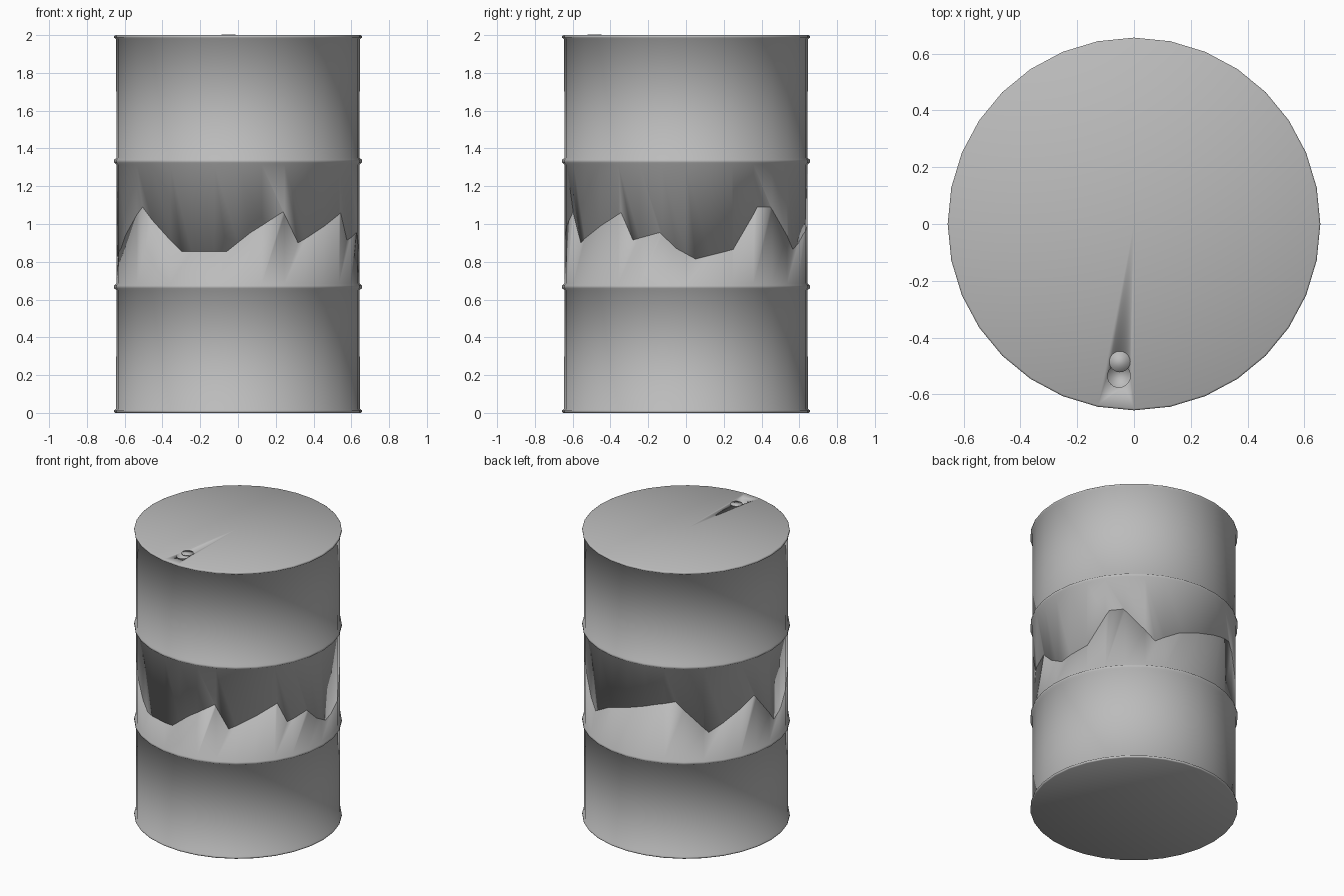
import bpy, bmesh, math

if "Cube" in bpy.data.objects:
    bpy.data.objects.remove(bpy.data.objects["Cube"])

steel = bpy.data.materials.new("grey_steel")
steel.diffuse_color = (0.5, 0.5, 0.5, 1)
steel.use_nodes = True
steel.node_tree.nodes["Principled BSDF"].inputs["Base Color"].default_value = steel.diffuse_color

SIDES = 32
STEP = 360 / SIDES
# Jagged tear line: azimuth in degrees, height
TEAR = [(4.5, .815), (22.8, .865), (36, 1.09), (44, 1.09), (62, .865), (76, .95),
        (108, 1.06), (119, 1.09), (138, .87), (167, 1.06), (185, .82), (195, .87),
        (218, 1.09), (242.3, .855), (264.7, .855), (276, .955), (291.8, 1.065),
        (299.7, .90), (327.7, 1.06), (334, .915), (347.5, .955), (355.5, .87)]


def tear_height(a):
    pts = [(TEAR[-1][0] - 360, TEAR[-1][1])] + TEAR + [(TEAR[0][0] + 360, TEAR[0][1])]
    for (a0, z0), (a1, z1) in zip(pts, pts[1:]):
        if a0 <= a <= a1:
            return z0 + (z1 - z0) * (a - a0) / (a1 - a0)


def facet_point(a, r, z):
    """Point on a 32-sided outline at azimuth a."""
    off = (a % STEP) - STEP / 2
    d = r * math.cos(math.radians(STEP / 2)) / math.cos(math.radians(off))
    return (d * math.cos(math.radians(a)), d * math.sin(math.radians(a)), z)


def drum_half(name, profile):
    """Spin the end-to-tear profile, finishing on the jagged line with a closed cap."""
    bm = bmesh.new()
    main = [i * STEP for i in range(SIDES)]
    fine = sorted(main + [a for a, _ in TEAR if min(abs(a - m) for m in main) > 0.01])
    rings = [[bm.verts.new(facet_point(a, r, z)) for a in main] for r, z in profile]
    for lo, hi in zip(rings, rings[1:]):
        for i in range(SIDES):
            j = (i + 1) % SIDES
            bm.faces.new((lo[i], lo[j], hi[j], hi[i]))
    # flat drum end
    end = bm.verts.new((0, 0, profile[0][1]))
    for i in range(SIDES):
        bm.faces.new((end, rings[0][(i + 1) % SIDES], rings[0][i]))
    # torn edge, fanned to the coarser ring
    edge = {a: bm.verts.new(facet_point(a, .644, tear_height(a))) for a in fine}
    for i in range(SIDES):
        j = (i + 1) % SIDES
        col = [a for a in fine if main[i] <= a < main[i] + STEP]
        top = [edge[a] for a in col] + [edge[main[j]]]
        bm.faces.new((rings[-1][i], rings[-1][j], top[-1]))
        for p, q in zip(top, top[1:]):
            bm.faces.new((rings[-1][i], q, p))
    # inner cap
    mid = bm.verts.new((0, 0, .95))
    for i, a in enumerate(fine):
        bm.faces.new((edge[a], edge[fine[(i + 1) % len(fine)]], mid))
    bmesh.ops.recalc_face_normals(bm, faces=bm.faces)
    return finish(name, bm)


def finish(name, bm):
    me = bpy.data.meshes.new(name)
    bm.to_mesh(me)
    bm.free()
    me.materials.append(steel)
    for p in me.polygons:
        p.use_smooth = True
    ob = bpy.data.objects.new(name, me)
    bpy.context.collection.objects.link(ob)
    return ob


def disc(name, x, y, z, r, depth):
    bm = bmesh.new()
    bmesh.ops.create_cone(bm, cap_ends=True, segments=24, radius1=r, radius2=r, depth=depth)
    bmesh.ops.translate(bm, verts=bm.verts, vec=(x, y, z))
    return finish(name, bm)


# Drum halves with end rims and rolled hoops
half = [(.65, 0), (.656, .004), (.656, .014), (.645, .022), (.644, .65),
        (.656, .66), (.656, .675), (.644, .685)]
lower = drum_half("lower_drum", half)
upper = drum_half("upper_drum", [(r, 2 - z) for r, z in half])

# Filler hole in the lid
cutter = disc("filler_hole_cutter", -.053, -.535, 1.99, .04, .05)
cutter.hide_render = True
cutter.hide_viewport = True
mod = upper.modifiers.new("filler_hole", 'BOOLEAN')
mod.operation = 'DIFFERENCE'
mod.solver = 'EXACT'
mod.object = cutter

# Loose filler cap lying beside the hole
disc("filler_cap", -.05, -.485, 2.0, .037, .006)
